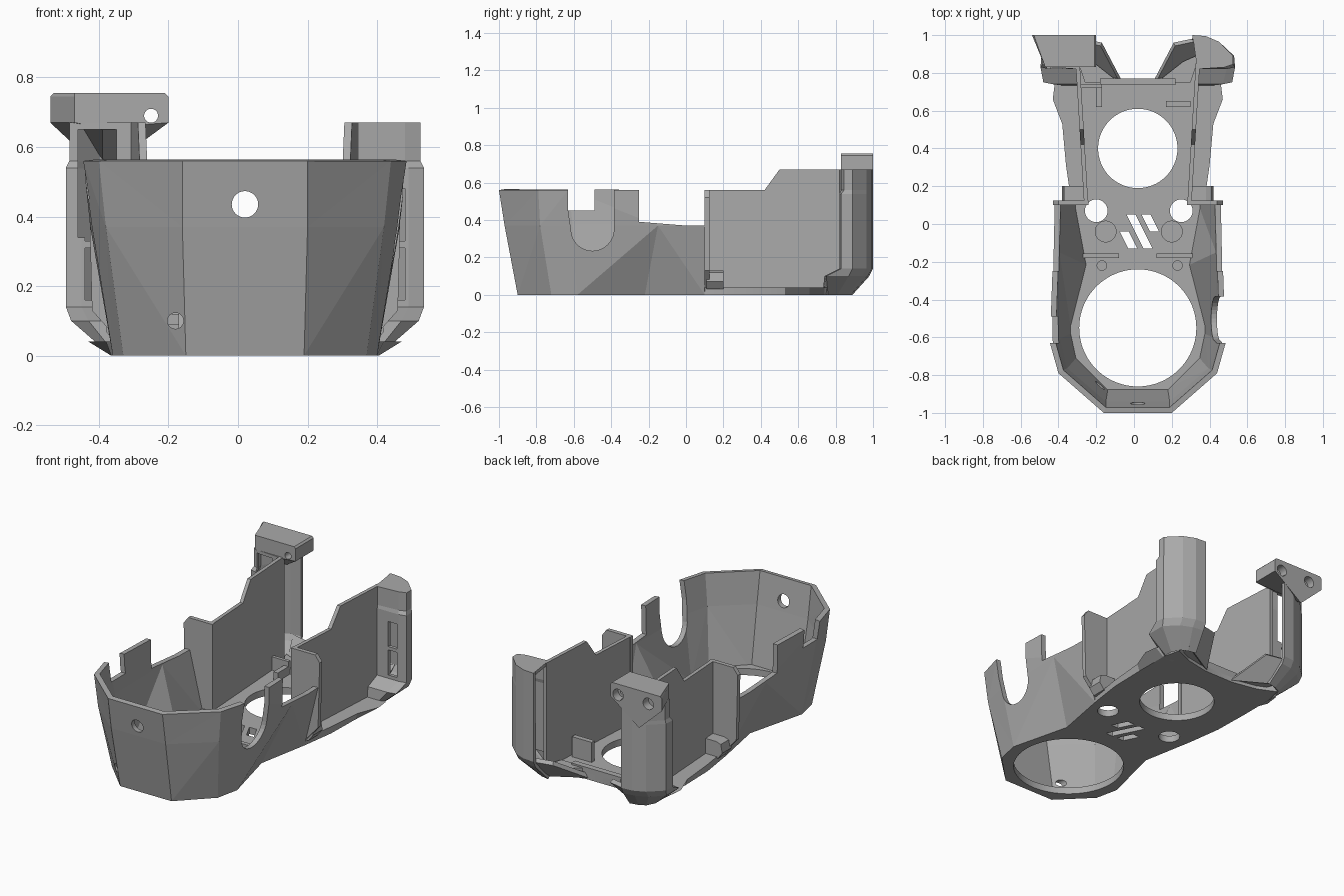
import bpy, bmesh, math

cube = bpy.data.objects.get("Cube")
if cube:
    bpy.data.objects.remove(cube, do_unlink=True)

MID = 0.02  # centre line of the housing
grey = bpy.data.materials.new("plain grey")
grey.use_nodes = True
COLOUR = (0.4, 0.4, 0.4, 1)
grey.diffuse_color = COLOUR
grey.node_tree.nodes["Principled BSDF"].inputs["Base Color"].default_value = COLOUR


def make(name, bm, x=MID):
    mesh = bpy.data.meshes.new(name)
    bm.to_mesh(mesh)
    bm.free()
    mesh.materials.append(grey)
    obj = bpy.data.objects.new(name, mesh)
    obj.location.x = x
    bpy.context.collection.objects.link(obj)
    return obj


def modify(obj, kind, **settings):
    mod = obj.modifiers.new(kind, kind)
    for key, value in settings.items():
        setattr(mod, key, value)
    bpy.context.view_layer.update()
    bpy.context.view_layer.objects.active = obj
    bpy.ops.object.modifier_apply(modifier=mod.name)
    return obj


def prism(name, pts, axis, lo, hi, x=MID):
    """Extrude a 2D outline along one axis."""
    place = {"x": lambda p, t: (t, p[0], p[1]),
             "y": lambda p, t: (p[0], t, p[1]),
             "z": lambda p, t: (p[0], p[1], t)}[axis]
    bm = bmesh.new()
    a = [bm.verts.new(place(p, lo)) for p in pts]
    b = [bm.verts.new(place(p, hi)) for p in pts]
    bm.faces.new(a)
    bm.faces.new(b[::-1])
    for i in range(len(pts)):
        j = (i + 1) % len(pts)
        bm.faces.new((a[i], b[i], b[j], a[j]))
    bmesh.ops.recalc_face_normals(bm, faces=bm.faces)
    return make(name, bm, x)


def box(name, x0, x1, y0, y1, z0, z1, x=MID):
    return prism(name, [(x0, y0), (x1, y0), (x1, y1), (x0, y1)], "z", z0, z1, x)


def disc(cx, cy, r, axis, lo, hi, n=48):
    pts = [(cx + r * math.cos(math.tau * i / n), cy + r * math.sin(math.tau * i / n))
           for i in range(n)]
    return prism("cutter", pts, axis, lo, hi, 0)


def reach(a, b):
    """How far outward the diagonal between two points bulges."""
    return 2 * abs(a.co.x + b.co.x) - a.co.y - b.co.y


def shell(name, rings, thickness, faceted=False):
    """Skin a stack of open paths and thicken it inward, staying above ground."""
    bm = bmesh.new()
    rows = [[bm.verts.new((px, py, z)) for px, py in path] for z, path in rings]
    for low, high in zip(rows, rows[1:]):
        for i in range(len(low) - 1):
            a, b, c, d = low[i], low[i + 1], high[i + 1], high[i]
            if not faceted:
                bm.faces.new((a, b, c, d))
            elif reach(a, c) > reach(b, d):
                bm.faces.new((a, b, c))
                bm.faces.new((a, c, d))
            else:
                bm.faces.new((a, b, d))
                bm.faces.new((b, c, d))
    obj = modify(make(name, bm), "SOLIDIFY", thickness=thickness, offset=-1,
                 use_even_offset=True)
    for v in obj.data.vertices:
        v.co.z = max(v.co.z, 0)
    return obj


def cut(obj, *cutters):
    for c in cutters:
        c.hide_render = True
        modify(obj, "BOOLEAN", object=c, operation="DIFFERENCE", solver="EXACT")
        bpy.data.objects.remove(c, do_unlink=True)


def both_sides(obj):
    return modify(obj, "MIRROR", use_mirror_merge=False)


def symmetric(half):
    return [(-px, py) for px, py in half[::-1]] + half


# Floor plate with undercut edges, fan openings, screw holes and slanted vents
tub_foot = [(.17, -.9), (.35, -.72), (.38, -.58), (.29, -.22), (.35, .1)]
floor_half = tub_foot + [(.38, .31), (.40, .53), (.45, .66), (.44, .74), (.36, .85),
                         (.25, .80), (.1, .77)]
floor = prism("floor_plate", symmetric(floor_half), "z", 0, .04)
for v in floor.data.vertices:
    if v.co.z < .01:
        v.co.x = max(-.385, min(.385, v.co.x))
cut(floor, disc(.02, -.55, .31, "z", -.1, .1, 80), disc(.02, .4, .21, "z", -.1, .1, 64),
    disc(-.2, .07, .06, "z", -.1, .1), disc(.25, .07, .06, "z", -.1, .1),
    disc(-.17, -.22, .025, "z", .02, .1), disc(.23, -.22, .025, "z", .02, .1),
    disc(-.15, -.04, .055, "z", .025, .1), disc(.2, -.04, .055, "z", .025, .1))
for left, top, low in ((-.075, -.04, -.13), (-.04, .05, -.13), (.04, .05, -.04)):
    lean = (top - low) / 2
    cut(floor, prism("cutter", [(left, top), (left + .048, top), (left + .048 + lean, low),
                                (left + lean, low)], "z", -.1, .1, 0))

# Faceted front tub
tub_mid = [(.18, -.97), (.40, -.78), (.44, -.61), (.445, -.15), (.44, .1)]
tub_top = [(.18, -1), (.42, -.79), (.465, -.63), (.45, -.2), (.44, .1)]
tub = shell("front_tub", [(0, symmetric(tub_foot)), (.37, symmetric(tub_mid)),
                          (.56, symmetric(tub_top))], .03, faceted=True)

# Round cable notch on one side, square notch on the other, low rear edges
arc = [(-.5 + .115 * math.cos(a), .35 + .115 * math.sin(a))
       for a in [math.pi * (1 + i / 16) for i in range(17)]]
cut(tub, prism("cutter", arc + [(-.385, .8), (-.63, .8), (-.63, .45)], "x", 0, 1),
    prism("cutter", [(-.63, .45), (-.49, .45), (-.49, .8), (-.63, .8)], "x", -1, 0),
    prism("cutter", [(-.25, .39), (0, .37), (.3, .37), (.3, .8), (-.25, .8)], "x", -1, 1),
    disc(.02, .435, .038, "y", -1.2, -.8), disc(-.18, .1, .023, "y", -1.2, -.6))

# Long side walls, flaring slightly towards the back
walls = prism("side_walls", [(.1, .03), (.1, .56), (.42, .56), (.5, .67), (.85, .67),
                             (.85, .03)], "x", .262, .284)
for v in walls.data.vertices:
    v.co.x += (v.co.y - .1) * .06
both_sides(walls)

# Shoulder plates joining tub and side walls
both_sides(prism("shoulder_plates", [(.26, .04), (.36, .04), (.44, .13), (.45, .52),
                                     (.42, .56), (.26, .56)], "y", .1, .125))
both_sides(prism("shoulder_feet", [(.27, .03), (.37, .03), (.4, .07), (.39, .12),
                                   (.36, .13), (.27, .13)], "y", .11, .2))

# Hollow rear posts with a lid, open towards the middle
post_top = [(.315, .82), (.46, .83), (.505, .845), (.505, .89), (.43, .965), (.36, .995),
            (.29, 1)]
post_mid = [(.315, .82), (.47, .82), (.515, .83), (.51, .89), (.43, .965), (.36, .995),
            (.29, 1)]
post_lip = [(.315, .74), (.45, .74), (.50, .75), (.50, .87), (.43, .94), (.36, .97),
            (.29, .98)]
post_foot = [(.31, .73), (.37, .73), (.385, .76), (.385, .81), (.36, .86), (.32, .88),
             (.27, .89)]
posts = shell("rear_posts", [(0, post_foot), (.1, post_lip), (.14, post_mid),
                             (.54, post_mid), (.56, post_top), (.67, post_top)], .02)
cut(posts, box("cutter", .40, .46, .7, .88, .16, .31),
    box("cutter", .40, .46, .7, .88, .33, .48))
both_sides(posts)
cut(posts, box("cutter", -.46, -.35, .7, .88, .34, .65, 0))
both_sides(prism("post_lids", post_top, "z", .65, .67))

# Sloped braces below the posts, joined by a raised rail
both_sides(shell("rear_braces", [(.01, [(.30, .89), (.09, .77)]),
                                 (.13, [(.33, .99), (.19, .96)])], .025))
both_sides(prism("brace_webs", [(.1, .75), (.28, .75), (.33, .9), (.24, .86)], "z", .02, .06))
box("rear_rail", -.2, .2, .735, .77, .03, .07)

# Mounting bracket on the taller post, narrowing to a point below
bracket = prism("mounting_bracket", [(-.54, .745), (-.53, .755), (-.21, .755), (-.2, .745),
                                     (-.2, .67), (-.39, .53), (-.54, .67)],
                "y", .83, 1, 0)
for v in bracket.data.vertices:
    if v.co.y < .9:
        v.co.x = max(v.co.x, -.47)
        v.co.z = max(v.co.z, .655)
cut(bracket, disc(-.25, .69, .02, "y", .7, 1.1),
    disc(-.25, .69, .034, "y", .95, 1.1), disc(-.45, .69, .034, "y", .95, 1.1))

# Small cable clips and floor ribs
box("right_clip", .17, .3, .62, .65, .03, .16, 0)
box("left_clip", -.28, -.17, .72, .74, .03, .12, 0)
box("left_clip_stem", -.2, -.17, .62, .73, .03, .09, 0)
both_sides(box("floor_ribs", .1, .29, -.18, -.155, .03, .06))

# Smooth the round openings while keeping hard edges
for obj in (floor, bracket):
    bpy.ops.object.select_all(action="DESELECT")
    obj.select_set(True)
    bpy.context.view_layer.objects.active = obj
    bpy.ops.object.shade_smooth_by_angle(angle=math.radians(12))
